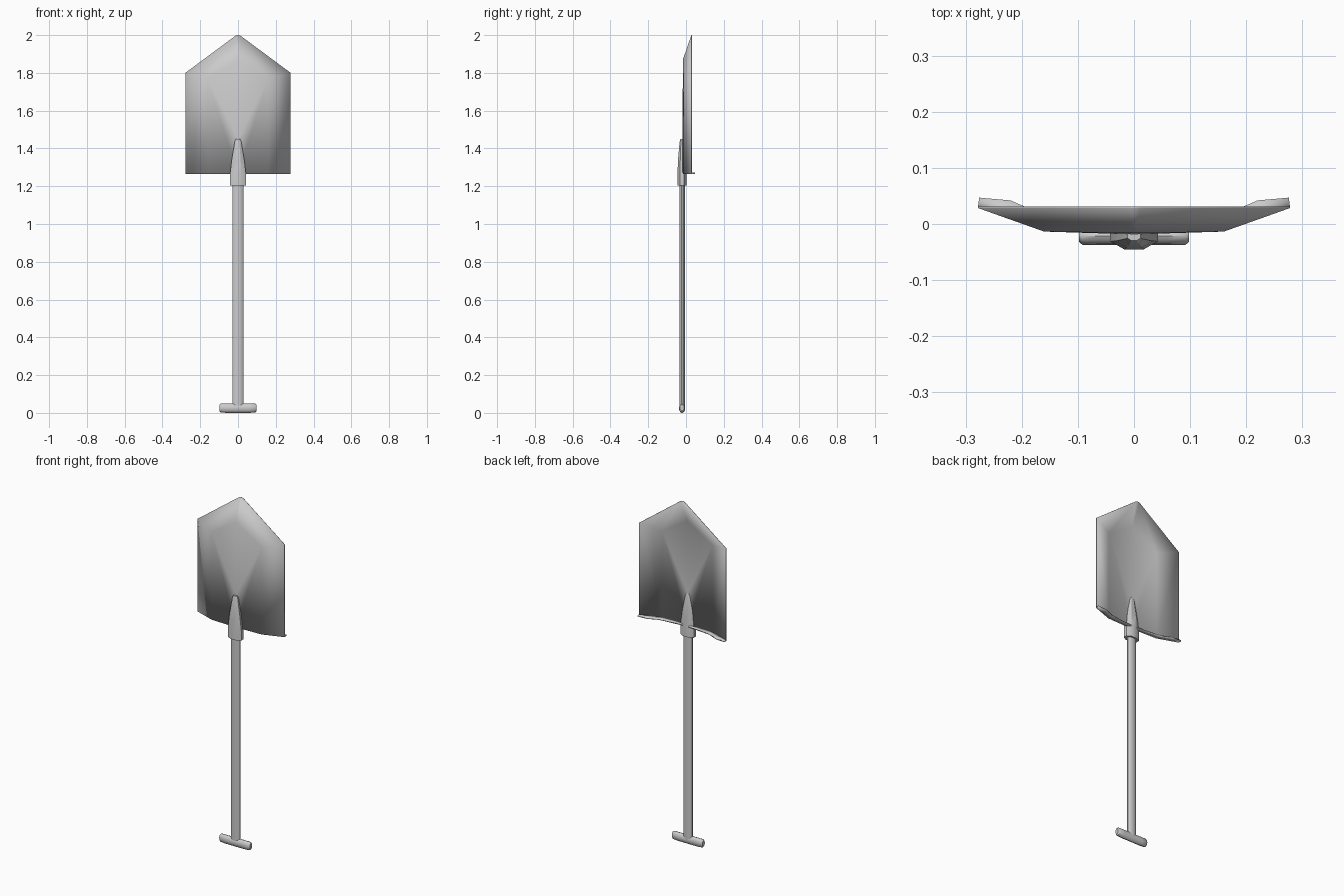
import bpy, bmesh
from math import cos, sin, pi, radians
from mathutils import Vector

if "Cube" in bpy.data.objects:
    bpy.data.objects.remove(bpy.data.objects["Cube"])


def finish(name, bm, angle=40):
    bmesh.ops.recalc_face_normals(bm, faces=bm.faces[:])
    me = bpy.data.meshes.new(name)
    bm.to_mesh(me)
    bm.free()
    ob = bpy.data.objects.new(name, me)
    bpy.context.collection.objects.link(ob)
    bpy.ops.object.select_all(action='DESELECT')
    bpy.context.view_layer.objects.active = ob
    ob.select_set(True)
    bpy.ops.object.shade_smooth_by_angle(angle=radians(angle))
    return ob


def loft(name, rings, sides, axis='Z', offset=0.5, angle=40):
    """Capped elliptical rings: (position, half width, y half depth, centre y, centre z)."""
    bm = bmesh.new()
    loops = []
    for p, r, ry, cy, cz in rings:
        loop = []
        for i in range(sides):
            a = 2 * pi * (i + offset) / sides
            u, v = r * cos(a), cy + ry * sin(a)
            loop.append(bm.verts.new((u, v, p) if axis == 'Z' else (p, v, cz + u)))
        loops.append(loop)
    for a, b in zip(loops, loops[1:]):
        for i in range(sides):
            j = (i + 1) % sides
            bm.faces.new((a[i], a[j], b[j], b[i]))
    bm.faces.new(loops[0])
    bm.faces.new(loops[-1])
    return finish(name, bm, angle)


# Dished blade: half a sheet, mirrored, with a thin solidify
half = [(0, -.017, 1.265), (.16, -.012, 1.265), (.278, .03, 1.265),
        (0, -.017, 1.45), (.16, -.012, 1.77), (.278, .03, 1.80),
        (0, -.015, 1.87), (0, .03, 2.0), (.012, .03, 1.997)]
faces = [(0, 1, 4, 3), (1, 2, 5, 4), (3, 4, 6), (4, 5, 8), (4, 8, 6), (6, 8, 7)]
bm = bmesh.new()
for s in (1, -1):
    vs = [bm.verts.new((s * x, y, z)) for x, y, z in half]
    for f in faces:
        bm.faces.new([vs[i] for i in f])
bmesh.ops.remove_doubles(bm, verts=bm.verts[:], dist=1e-4)
blade = finish("blade", bm, 60)
mod = blade.modifiers.new("thickness", 'SOLIDIFY')
mod.thickness = .003
mod.offset = 0

# Foot tread folded back along the bottom edge of the blade
inner = [(0, -.017), (.16, -.012), (.22, .0093), (.278, .03)]
outer = [(0, .001), (.16, .016), (.22, .042), (.276, .047)]
bm = bmesh.new()
for s in (1, -1):
    rows = [[bm.verts.new((s * x, y, 1.268)) for x, y in line] for line in (inner, outer)]
    for i in range(3):
        bm.faces.new((rows[0][i], rows[0][i + 1], rows[1][i + 1], rows[1][i]))
bmesh.ops.remove_doubles(bm, verts=bm.verts[:], dist=1e-4)
tread = finish("foot_tread", bm)
mod = tread.modifiers.new("thickness", 'SOLIDIFY')
mod.thickness = .007
mod.offset = 0

# Tapered socket gripping the blade
loft("socket", [(1.205, .046, .026, -.021, 0), (1.262, .046, .026, -.021, 0),
                (1.34, .036, .022, -.022, 0), (1.435, .019, .013, -.022, 0),
                (1.45, .013, .008, -.022, 0)], 8, angle=30)

# Flattened round shaft
loft("shaft", [(.03, .029, .0155, -.02, 0), (1.23, .029, .0155, -.02, 0)], 12)

# Cross grip with rounded ends
loft("grip", [(-.098, .017, .011, -.021, .027), (-.092, .0235, .016, -.021, .026),
              (-.06, .025, .0165, -.021, .025), (.06, .025, .0165, -.021, .025),
              (.092, .0235, .016, -.021, .026), (.098, .017, .011, -.021, .027)],
     12, axis='X', offset=0)
